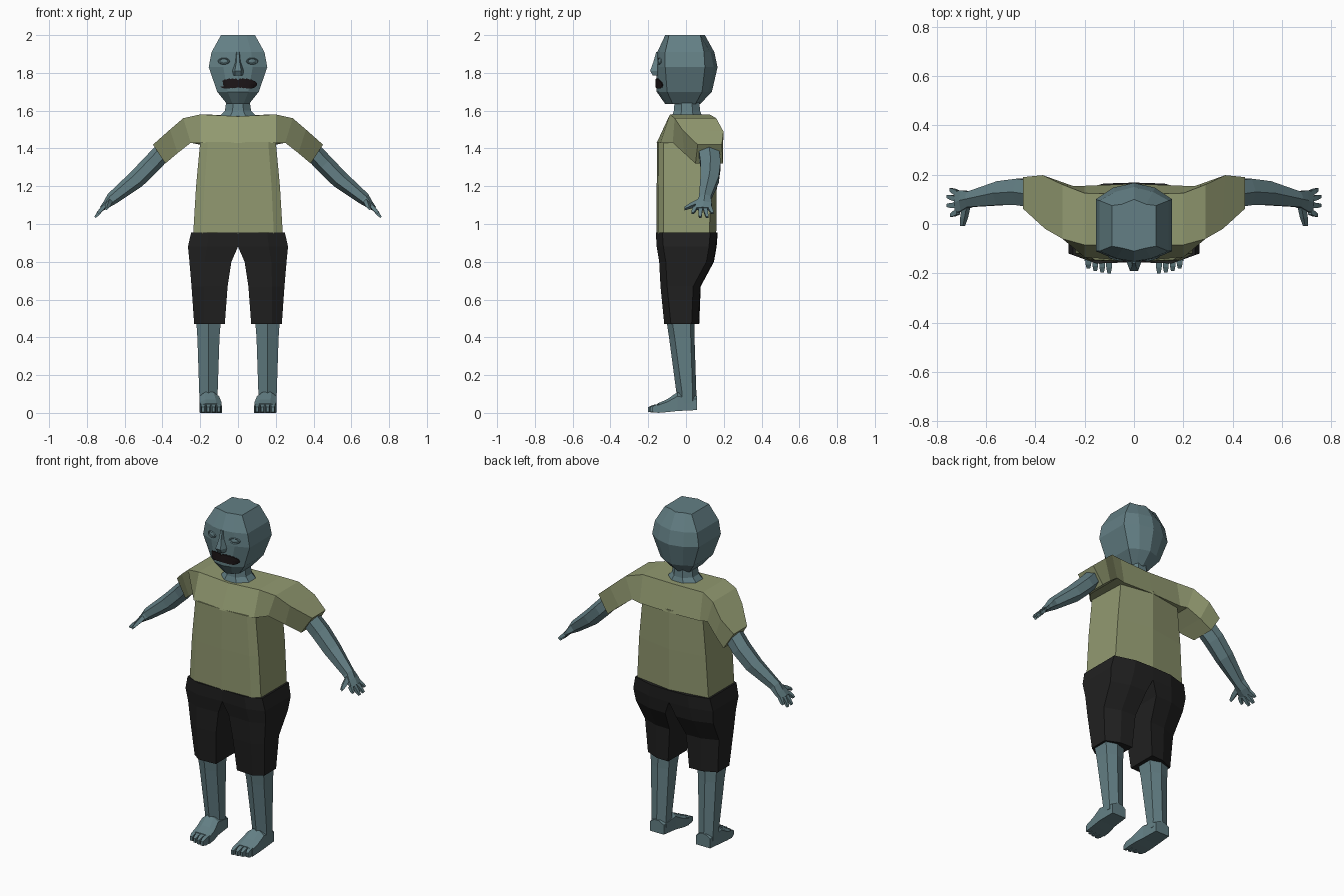
import bpy, bmesh, math
from mathutils import Vector
from mathutils.bvhtree import BVHTree

if "Cube" in bpy.data.objects:
    bpy.data.objects.remove(bpy.data.objects["Cube"])


def material(name, rgb):
    m = bpy.data.materials.new(name)
    m.diffuse_color = (*rgb, 1)
    m.use_nodes = True
    m.node_tree.nodes["Principled BSDF"].inputs["Base Color"].default_value = m.diffuse_color
    return m


SKIN = material("grey_blue_skin", (0.125, 0.212, 0.232))
SHIRT = material("olive_cloth", (0.285, 0.32, 0.163))
DARK = material("black_cloth", (0.015, 0.015, 0.015))
MOUTH = material("dark_mouth", (0.012, 0.008, 0.009))


def finish(name, bm, mat, mirror=False):
    bmesh.ops.recalc_face_normals(bm, faces=bm.faces)
    me = bpy.data.meshes.new(name)
    bm.to_mesh(me)
    bm.free()
    me.materials.append(mat)
    ob = bpy.data.objects.new(name, me)
    bpy.context.collection.objects.link(ob)
    if mirror:
        ob.modifiers.new("mirror", 'MIRROR').use_clip = True
    return ob


def loft(name, rings, mat, mirror=False, start=True, end=True):
    """Skin a list of equal-sized point rings, with optional end caps."""
    bm = bmesh.new()
    loops = [[bm.verts.new(p) for p in r] for r in rings]
    n = len(loops[0])
    for a, b in zip(loops, loops[1:]):
        for i in range(n):
            j = (i + 1) % n
            bm.faces.new((a[i], a[j], b[j], b[i]))
    if start:
        bm.faces.new(loops[0])
    if end:
        bm.faces.new(loops[-1])
    return finish(name, bm, mat, mirror)


def ring(c, u, v, n=6, turn=0.0):
    """Polygon ring about c spanned by half-axes u and v."""
    c, u, v = Vector(c), Vector(u), Vector(v)
    return [c + u * math.cos(t) + v * math.sin(t)
            for t in (turn + 2 * math.pi * i / n for i in range(n))]


def digit(name, a, b, u, v, taper=0.55):
    """Tapered four-sided finger or toe from a to b."""
    a, b, u, v = Vector(a), Vector(b), Vector(u), Vector(v)
    q = math.pi / 4
    loft(name, [ring(a, u, v, 4, q), ring(a.lerp(b, 0.6), u * 0.9, v * 0.9, 4, q),
                ring(b, u * taper, v * taper, 4, q)], SKIN, True)


def head_ring(z, w, yf, cf, cb, yb):
    half = [(w * 0.5, yf + 0.012), (w, cf), (w, cb), (w * 0.55, yb - 0.02)]
    pts = [(0, yf)] + half + [(0, yb)] + [(-x, y) for x, y in reversed(half)]
    return [(x, y, z) for x, y in pts]


# head and neck
head = loft("head", [head_ring(*r) for r in (
    (2.00, 0.09, -0.11, -0.09, 0.075, 0.10),
    (1.91, 0.14, -0.152, -0.11, 0.095, 0.15),
    (1.83, 0.155, -0.155, -0.11, 0.10, 0.167),
    (1.70, 0.11, -0.155, -0.10, 0.085, 0.137),
    (1.635, 0.058, -0.11, -0.07, 0.05, 0.075))], SKIN)
loft("neck", [ring((0, 0.005, z), (w, 0, 0), (0, d, 0), 8, math.pi / 8) for z, w, d in
              ((1.56, 0.115, 0.09), (1.60, 0.075, 0.075), (1.66, 0.065, 0.07))], SKIN)

# nose
loft("nose", [[(-w, yb, z), (-w * 0.5, yf, z), (w * 0.5, yf, z), (w, yb, z)]
              for z, w, yf, yb in ((1.91, 0.012, -0.158, -0.14), (1.86, 0.016, -0.172, -0.14),
                                   (1.81, 0.034, -0.19, -0.14), (1.785, 0.028, -0.175, -0.14))], SKIN)

# face details laid on the front of the head
bvh = BVHTree.FromPolygons([v.co for v in head.data.vertices],
                           [p.vertices[:] for p in head.data.polygons])


def on_face(x, z, lift):
    hit = bvh.ray_cast(Vector((x, -1, z)), Vector((0, 1, 0)))[0]
    return Vector((x, hit.y - lift, z))


bm = bmesh.new()
cols = []
for i in range(-10, 11):
    x = i * 0.01
    t = abs(i) / 10
    top = 1.768 - 0.022 * t ** 4 - (0.006 if i == 0 else 0) + 0.003 * (i % 2)
    low = 1.712 + 0.012 * (1 - t) - 0.002 * (i % 2) + 0.022 * t ** 6
    cols.append([bm.verts.new(on_face(x, z, 0.006)) for z in (low, (low + top) / 2, top)])
for a, b in zip(cols, cols[1:]):
    for k in range(2):
        bm.faces.new((a[k], b[k], b[k + 1], a[k + 1]))
mouth = finish("mouth", bm, MOUTH)
for p in mouth.data.polygons:
    if p.normal.y > 0:
        p.flip()
mouth.modifiers.new("thickness", 'SOLIDIFY').thickness = 0.006

# eyes: a lid rim around a shallow lens
bm = bmesh.new()
loops = []
for s, lift in ((1.0, 0.0005), (0.85, 0.006), (0.65, 0.002), (0.3, 0.005)):
    loops.append([bm.verts.new(on_face(0.075 + 0.032 * s * math.cos(t), 1.862 + 0.018 * s * math.sin(t), lift))
                  for t in (math.pi * k / 6 for k in range(12))])
for a, b in zip(loops, loops[1:]):
    for i in range(12):
        bm.faces.new((a[i], a[(i + 1) % 12], b[(i + 1) % 12], b[i]))
bm.faces.new(loops[-1])
finish("eyes", bm, SKIN, True)

# shirt body
loft("shirt_body", [[(0, f, z), (w * 0.8, f + 0.008, z), (w, f + 0.035, z), (w, b - 0.035, z), (0, b, z),
                     (-w, b - 0.035, z), (-w, f + 0.035, z), (-w * 0.8, f + 0.008, z)]
                    for z, w, f, b in ((0.95, 0.237, -0.155, 0.16), (1.2, 0.222, -0.155, 0.163),
                                       (1.435, 0.2, -0.153, 0.163))], SHIRT)

# shirt shoulders running out into the sleeves: front low, front high, back high, back low
loft("shirt_shoulders_and_sleeves", [
    [(0, -0.155, 1.43), (0, -0.09, 1.57), (0, 0.12, 1.575), (0, 0.163, 1.42)],
    [(0.2, -0.135, 1.43), (0.2, -0.085, 1.58), (0.2, 0.125, 1.58), (0.2, 0.155, 1.42)],
    [(0.25, -0.07, 1.43), (0.29, -0.06, 1.56), (0.29, 0.16, 1.56), (0.25, 0.155, 1.43)],
    [(0.32, -0.01, 1.375), (0.36, -0.02, 1.50), (0.37, 0.198, 1.49), (0.32, 0.18, 1.375)],
    [(0.385, 0.05, 1.32), (0.45, 0.062, 1.42), (0.45, 0.19, 1.42), (0.385, 0.195, 1.32)],
], SHIRT, True, start=False)

# shorts, one half with its leg
loft("shorts", [[(xi, f + 0.005, z), ((xi + xo) / 2 + 0.03, f, z), (xo, f + 0.035, z),
                 (xo, b - 0.04, z), ((xi + xo) / 2, b - 0.004, z), (xi, b, z)]
                for z, xi, xo, f, b in ((0.955, 0, 0.248, -0.16, 0.168), (0.88, 0, 0.265, -0.155, 0.162),
                                        (0.80, 0.035, 0.257, -0.142, 0.148), (0.67, 0.055, 0.246, -0.135, 0.078),
                                        (0.47, 0.07, 0.232, -0.115, 0.07))], DARK, True)

# lower legs
loft("leg", [[(xi, f + 0.03, z), ((xi + xo) / 2, f, z), (xo, f + 0.03, z),
              (xo, b - 0.02, z), ((xi + xo) / 2, b, z), (xi, b - 0.02, z)]
             for z, xi, xo, f, b in ((0.50, 0.09, 0.222, -0.105, 0.045), (0.40, 0.098, 0.215, -0.09, 0.045),
                                     (0.10, 0.108, 0.205, -0.05, 0.055), (0.05, 0.105, 0.203, -0.05, 0.056))],
     SKIN, True)

# feet and toes
loft("foot", [[(xi, y, lo), (xi, y, hi * 0.8), (xi + 0.03, y, hi), (xo - 0.03, y, hi), (xo, y, hi * 0.8), (xo, y, lo)]
              for y, xi, xo, lo, hi in ((0.057, 0.108, 0.2, 0.015, 0.09), (-0.045, 0.1, 0.205, 0.01, 0.11),
                                        (-0.10, 0.088, 0.203, 0.004, 0.072), (-0.15, 0.086, 0.2, 0.0, 0.05))],
     SKIN, True)
for i, tip in enumerate((-0.2, -0.197, -0.19, -0.18)):
    x = 0.101 + i * 0.028
    digit("toe", (x, -0.14, 0.026), (x, tip, 0.018), (0.018, 0, 0), (0, 0, 0.032))

# arms with palms
up = Vector((0.7, 0, 0.714))
loft("arm", [ring(c, up * ru, (0, rv, 0), 6) for c, ru, rv in (
    ((0.39, 0.12, 1.39), 0.05, 0.062), ((0.46, 0.13, 1.315), 0.05, 0.062),
    ((0.54, 0.125, 1.235), 0.048, 0.056), ((0.665, 0.1, 1.135), 0.034, 0.036),
    ((0.695, 0.095, 1.105), 0.022, 0.048), ((0.722, 0.088, 1.08), 0.013, 0.052))], SKIN, True)

# fingers and thumb
for y0, x1, y1, z1 in ((0.05, 0.742, 0.035, 1.058), (0.076, 0.757, 0.075, 1.035),
                       (0.1, 0.757, 0.112, 1.036), (0.124, 0.745, 0.14, 1.056)):
    digit("finger", (0.712, y0, 1.088), (x1, y1, z1), up * 0.014, (0, 0.016, 0))
digit("thumb", (0.68, 0.075, 1.12), (0.695, -0.008, 1.082), up * 0.016, (0.014, 0, -0.014))
